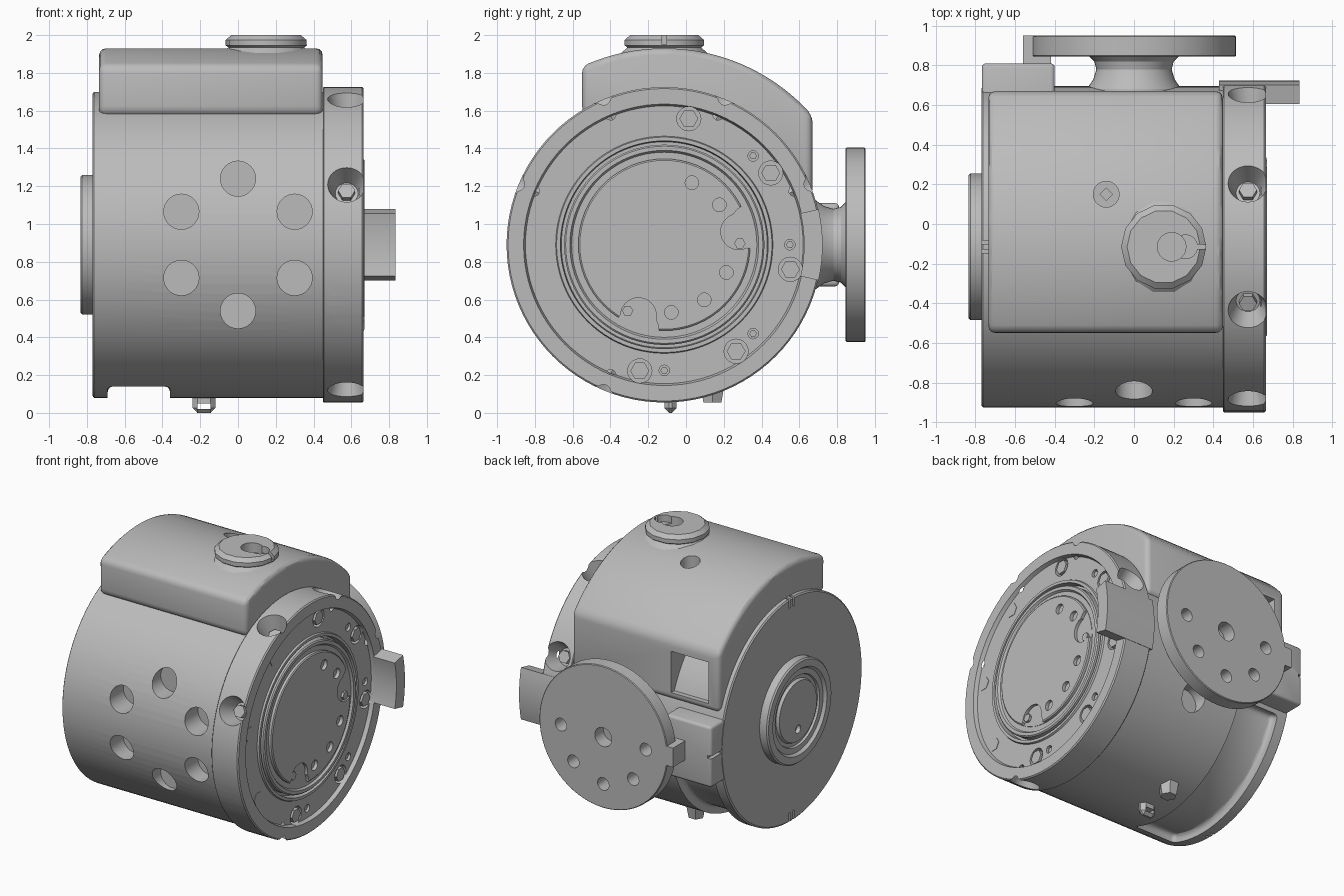
import bpy
import bmesh
from math import sin, cos, radians, acos, degrees
from mathutils import Vector, Matrix

cube = bpy.data.objects.get("Cube")
if cube:
    bpy.data.objects.remove(cube, do_unlink=True)

grey = bpy.data.materials.new("machined grey")
grey.use_nodes = True
COLOUR = (0.5, 0.5, 0.5, 1)
grey.diffuse_color = COLOUR
grey.node_tree.nodes["Principled BSDF"].inputs["Base Color"].default_value = COLOUR

X, Y, Z = Vector((1, 0, 0)), Vector((0, 1, 0)), Vector((0, 0, 1))
CY, CZ = -0.115, 0.89          # main axis of the housing, parallel to x
AXIS = Vector((0, CY, CZ))
parts = []


def finish(name, bm):
    bmesh.ops.recalc_face_normals(bm, faces=bm.faces)
    mesh = bpy.data.meshes.new(name)
    bm.to_mesh(mesh)
    bm.free()
    mesh.materials.append(grey)
    ob = bpy.data.objects.new(name, mesh)
    bpy.context.scene.collection.objects.link(ob)
    parts.append(ob)
    return ob


def lathe(name, profile, origin=AXIS, axis=X, seg=64):
    """Turn (height, radius) points about an axis."""
    bm = bmesh.new()
    vs = [bm.verts.new((r, 0, h)) for h, r in profile]
    es = [bm.edges.new(p) for p in zip(vs, vs[1:])]
    bmesh.ops.spin(bm, geom=vs + es, cent=(0, 0, 0), axis=(0, 0, 1),
                   angle=radians(360), steps=seg, use_merge=True)
    bmesh.ops.remove_doubles(bm, verts=bm.verts, dist=1e-5)
    turn = Vector(axis).to_track_quat('Z', 'Y').to_matrix().to_4x4()
    bm.transform(Matrix.Translation(origin) @ turn)
    return finish(name, bm)


def rod(name, origin, axis, h0, h1, r0, r1=None, seg=32):
    r1 = r0 if r1 is None else r1
    return lathe(name, [(h0, 0), (h0, r0), (h1, r1), (h1, 0)], origin, axis, seg)


def prism(name, pts, x0, x1):
    """Extrude a (y, z) outline along x."""
    bm = bmesh.new()
    face = bm.faces.new([bm.verts.new((x0, y, z)) for y, z in pts])
    new = bmesh.ops.extrude_face_region(bm, geom=[face])["geom"]
    bmesh.ops.translate(bm, vec=(x1 - x0, 0, 0),
                        verts=[g for g in new if isinstance(g, bmesh.types.BMVert)])
    return finish(name, bm)


def box(name, lo, hi):
    return prism(name, [(lo[1], lo[2]), (hi[1], lo[2]), (hi[1], hi[2]), (lo[1], hi[2])],
                 lo[0], hi[0])


def polar(r, deg):
    a = radians(deg)
    return CY + r * cos(a), CZ + r * sin(a)


def arc(r, a0, a1, n=24):
    return [polar(r, a0 + (a1 - a0) * i / n) for i in range(n + 1)]


def sector(name, x0, x1, r0, r1, a0, a1):
    return prism(name, arc(r0, a0, a1) + arc(r1, a1, a0), x0, x1)


def around(r, deg, x=0):
    return Vector((x, *polar(r, deg)))


def bake(ob):
    dg = bpy.context.evaluated_depsgraph_get()
    mesh = bpy.data.meshes.new_from_object(ob.evaluated_get(dg))
    ob.modifiers.clear()
    ob.data = mesh


def cut(ob, cutters):
    for c in cutters:
        c.hide_render = True
        m = ob.modifiers.new("cut", 'BOOLEAN')
        m.operation, m.solver, m.object = 'DIFFERENCE', 'EXACT', c
    bake(ob)
    for c in cutters:
        parts.remove(c)
        bpy.data.objects.remove(c, do_unlink=True)


def soften(ob, width, segments=3):
    m = ob.modifiers.new("bevel", 'BEVEL')
    m.width, m.segments, m.limit_method = width, segments, 'ANGLE'
    m.angle_limit = radians(35)
    bake(ob)


# Main housing with round ports, lower recess and rim slots
body = lathe("housing", [(-.77, 0), (-.77, .8), (-.762, .81), (.45, .81), (.45, 0)], seg=96)
cuts = []
for hx, hz in [(0, .35), (.3, .175), (.3, -.175), (0, -.35), (-.3, -.175), (-.3, .175)]:
    centre = Vector((hx, CY, CZ + hz))
    cuts.append(rod("front_port", centre, -Y, .64, .9, .093))
    if hx >= 0:
        cuts.append(rod("back_port", centre, Y, .64, .9, .093))
recess = sector("recess", -.69, -.36, .75, .9, -112, -18)
soften(recess, .03)
cuts.append(recess)
for deg in (90, -90):
    for dy in (-.022, .022):
        y, z = polar(.81, deg)
        cuts.append(box("rim_slot", (-.8, y + dy - .009, z - .07), (-.735, y + dy + .009, z + .07)))
cut(body, cuts)

# Left end boss
boss = lathe("end_boss", [(-.75, 0), (-.75, .37), (-.825, .37), (-.835, .36), (-.835, .31),
                          (-.815, .295), (-.815, .255), (-.8, .25), (-.8, .225),
                          (-.82, .215), (-.82, 0)])
cut(boss, [rod("boss_hole", around(.13, d), X, -.9, -.79, .03, seg=16) for d in (90, -90)])

# Right clamp ring with axial and radial bolt pockets
ring = lathe("clamp_ring", [(.45, 0), (.45, .83), (.455, .835), (.657, .835), (.665, .827),
                            (.665, .745), (.637, .735), (.637, .575), (.65, .57), (.65, .55),
                            (.6, .545), (.6, 0)], seg=96)
cuts = []
for k in range(8):
    a = 45 * k
    radial = around(1, a + 22.5) - AXIS
    hub = AXIS + X * .575
    cuts += [rod("radial_pocket", hub, radial, .71, .88, .06, .115),
             rod("axial_pocket", around(.68, a - 11), X, .59, .7, .064, seg=20),
             rod("screw_hole", around(.665, a), X, .6, .7, .028, seg=12)]
    rod("radial_bolt", hub, radial, .69, .75, .045, seg=6)
    rod("axial_bolt", around(.68, a - 11), X, .58, .64, .05, seg=6)
    rod("small_screw", around(.665, a), X, .59, .625, .02, seg=6)
cut(ring, cuts)

# Output plate with three lobes of bolt holes
lathe("output_rim", [(.59, 0), (.59, .53), (.652, .53), (.66, .522), (.66, .5),
                     (.645, .49), (.645, 0)], seg=96)
plate = lathe("output_plate", [(.62, 0), (.62, .455), (.664, .455), (.67, .447), (.67, 0)])
cuts = []
for k in range(3):
    a = 6 + 120 * k
    cuts.append(rod("notch", around(.4, a + 4), X, .648, .7, .095))
    cuts.append(rod("notch_mouth", around(.48, a + 6), X, .648, .7, .12))
    rod("dowel", around(.4, a - 5), X, .63, .665, .03, seg=6)
    cuts += [rod("lobe_hole", around(.36, a + d), X, .63, .7, .036, seg=20) for d in (30, 60, 90)]
cut(plate, cuts)

# Locating tab on the ring
sector("locating_tab", .43, .835, .74, .838, -13, 13)

# Electronics cover
R = 1.04
a_back, a_front = degrees(acos(.785 / R)), degrees(acos(-.435 / R))
cover = prism("cover", arc(R, a_back, a_front, 32) +
              [(-.55, 1.59), (-.2, 1.4), (.4, 1.15), (.67, 1.15)], -.735, .448)
soften(cover, .035)
cut(cover, [box("window", (-.65, .48, 1.2), (-.35, .8, 1.5)),
            rod("cover_hole", (-.14, .15, 0), Z, 1.82, 2, .065)])
rod("cover_screw", (-.14, .15, 0), Z, 1.8, 1.84, .035, seg=4)

# Cable gland on top
gland = lathe("cable_gland", [(1.8, 0), (1.8, .26), (1.9, .24), (1.935, .2), (1.945, .215),
                              (1.975, .215), (2, .185), (2, 0)], (.15, CY, 0), Z, 14)
cut(gland, [rod("bore", (.19, CY, 0), Z, 1.93, 2.1, .072),
            rod("bore_side", (.26, CY, 0), Z, 1.95, 2.1, .06),
            box("bore_slot", (.25, CY - .012, 1.95), (.4, CY + .012, 2.1))])

# Rear mounting flange on a waisted neck
HUB = Vector((0, 0, CZ))
lathe("neck", [(.5, 0), (.5, .25), (.68, .24), (.73, .205), (.78, .19), (.82, .2),
               (.85, .23), (.85, 0)], HUB, Y, 48)
flange = lathe("flange", [(.845, 0), (.845, .51), (.85, .515), (.945, .515), (.95, .51),
                          (.95, 0)], HUB, Y)
cuts = [rod("flange_bore", HUB, Y, .8, 1, .068)]
for k in range(8):
    a = radians(45 * k)
    cuts.append(rod("flange_hole", HUB + Vector((cos(a), 0, sin(a))) * .34, Y, .8, 1, .046, seg=20))
cut(flange, cuts)

# Side bracket that carries the flange key
bracket = box("bracket", (-.768, .45, .67), (-.4, .81, 1.11))
soften(bracket, .02)
cut(bracket, [box("bracket_slot", (-.8, .62, .88), (-.74, .9, .9))])
box("flange_key", (-.56, .78, .82), (-.42, .95, .96))

# Cable lugs underneath
lug = box("front_lug", (-.24, -.115, 0), (-.12, -.05, .13))
soften(lug, .025, 1)
cut(lug, [box("lug_opening", (-.215, -.2, .02), (-.145, 0, .05))])
rod("rear_lug", (-.18, .14, 0), Z, .055, .16, .055, .075, 6)

# Smooth rounded surfaces, keep machined edges crisp
bpy.ops.object.select_all(action='DESELECT')
for ob in parts:
    ob.select_set(True)
bpy.context.view_layer.objects.active = body
bpy.ops.object.shade_smooth_by_angle(angle=radians(30))
